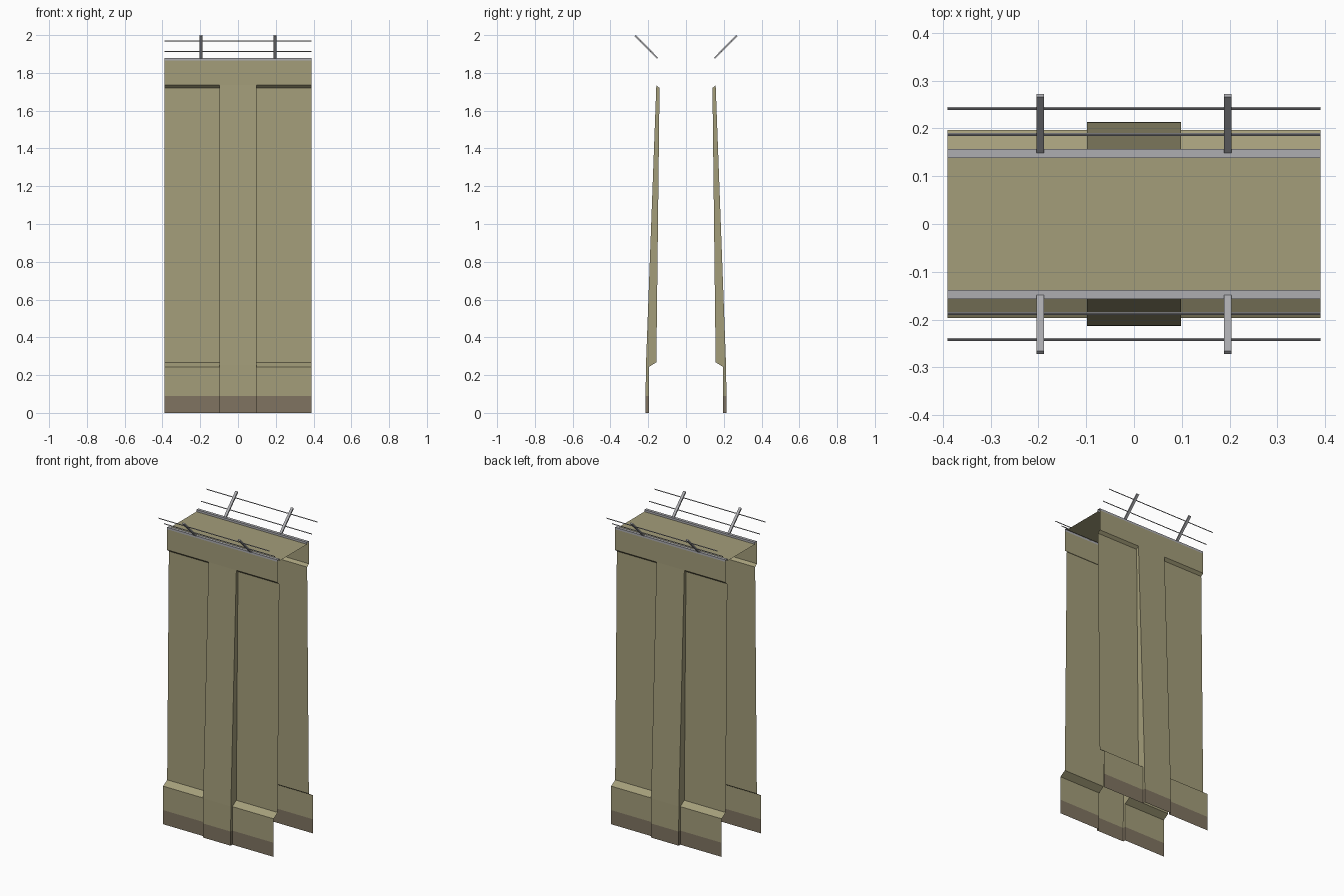
import bpy, bmesh, math
from mathutils import Matrix

if "Cube" in bpy.data.objects:
    bpy.data.objects.remove(bpy.data.objects["Cube"])

HALF, PIL, BASE = 0.39, 0.098, 0.09   # half length, half pilaster width, dark base height


def material(name, rgb):
    m = bpy.data.materials.new(name)
    m.diffuse_color = (*rgb, 1)
    m.use_nodes = True
    m.node_tree.nodes["Principled BSDF"].inputs["Base Color"].default_value = m.diffuse_color
    return m


TAN = material("tan_plaster", (0.37, 0.34, 0.195))
BROWN = material("brown_base", (0.215, 0.175, 0.12))
GREY = material("grey_metal", (0.42, 0.42, 0.44))


def finish(bm, name, mats, mirror=True):
    me = bpy.data.meshes.new(name)
    bm.to_mesh(me)
    bm.free()
    for m in mats:
        me.materials.append(m)
    ob = bpy.data.objects.new(name, me)
    bpy.context.collection.objects.link(ob)
    if mirror:  # front side is modelled, back side is mirrored
        mod = ob.modifiers.new("back_side", 'MIRROR')
        mod.use_axis = (False, True, False)
        mod.use_mirror_merge = False
    return ob


def strip(bm, x0, x1, profile):
    """Sweep a (depth, height) profile along x on the front (-y) side."""
    for (d0, z0), (d1, z1) in zip(profile, profile[1:]):
        bm.faces.new([bm.verts.new(c) for c in
                      ((x0, -d0, z0), (x1, -d0, z0), (x1, -d1, z1), (x0, -d1, z1))])


def side(bm, x, points):
    pts = points if x < 0 else points[::-1]
    bm.faces.new([bm.verts.new((x, -d, z)) for d, z in pts])


# Wall shell: recessed panels with a sloped plinth, and a hollow tapered pilaster
panel = [(0.197, 0), (0.197, BASE), (0.197, 0.243), (0.157, 0.268),
         (0.14, 1.72), (0.157, 1.735), (0.157, 1.866)]
pilaster = [(0.214, 0), (0.214, BASE), (0.212, 0.25), (0.157, 1.735), (0.157, 1.866)]
bm = bmesh.new()
strip(bm, -HALF, -PIL, panel)
strip(bm, -PIL, PIL, pilaster)
strip(bm, PIL, HALF, panel)
for x in (-PIL, PIL):
    side(bm, x, pilaster[:2] + panel[1::-1])
    side(bm, x, pilaster[1:4] + panel[4:0:-1])
bmesh.ops.remove_doubles(bm, verts=bm.verts, dist=1e-5)
for f in bm.faces:
    f.material_index = 1 if f.calc_center_median().z < BASE else 0
finish(bm, "wall", [TAN, BROWN])

# Walkway on top
bm = bmesh.new()
strip(bm, -HALF, HALF, [(0.138, 1.866), (-0.138, 1.866)])
finish(bm, "walkway", [TAN], mirror=False)

# Low kerb along each edge
bm = bmesh.new()
strip(bm, -HALF, HALF, [(0.157, 1.866), (0.157, 1.879), (0.138, 1.879), (0.138, 1.866)])
bmesh.ops.remove_doubles(bm, verts=bm.verts, dist=1e-5)
finish(bm, "kerb", [GREY])


def bar(bm, centre, size, tilt=0.0):
    mat = (Matrix.Translation(centre) @ Matrix.Rotation(tilt, 4, 'X')
           @ Matrix.Diagonal((*size, 1)))
    bmesh.ops.create_cube(bm, size=1, matrix=mat)


# Railing posts leaning outwards
bm = bmesh.new()
for x in (-0.196, 0.196):
    bar(bm, (x, -0.21, 1.9375), (0.016, 0.009, 0.167), math.radians(44.5))
finish(bm, "railing_posts", [GREY])

# Thin rails
bm = bmesh.new()
for y, z in ((-0.187, 1.913), (-0.242, 1.969)):
    bar(bm, (0, y, z), (2 * HALF, 0.0045, 0.0045), math.radians(45))
finish(bm, "railing_rails", [GREY])
